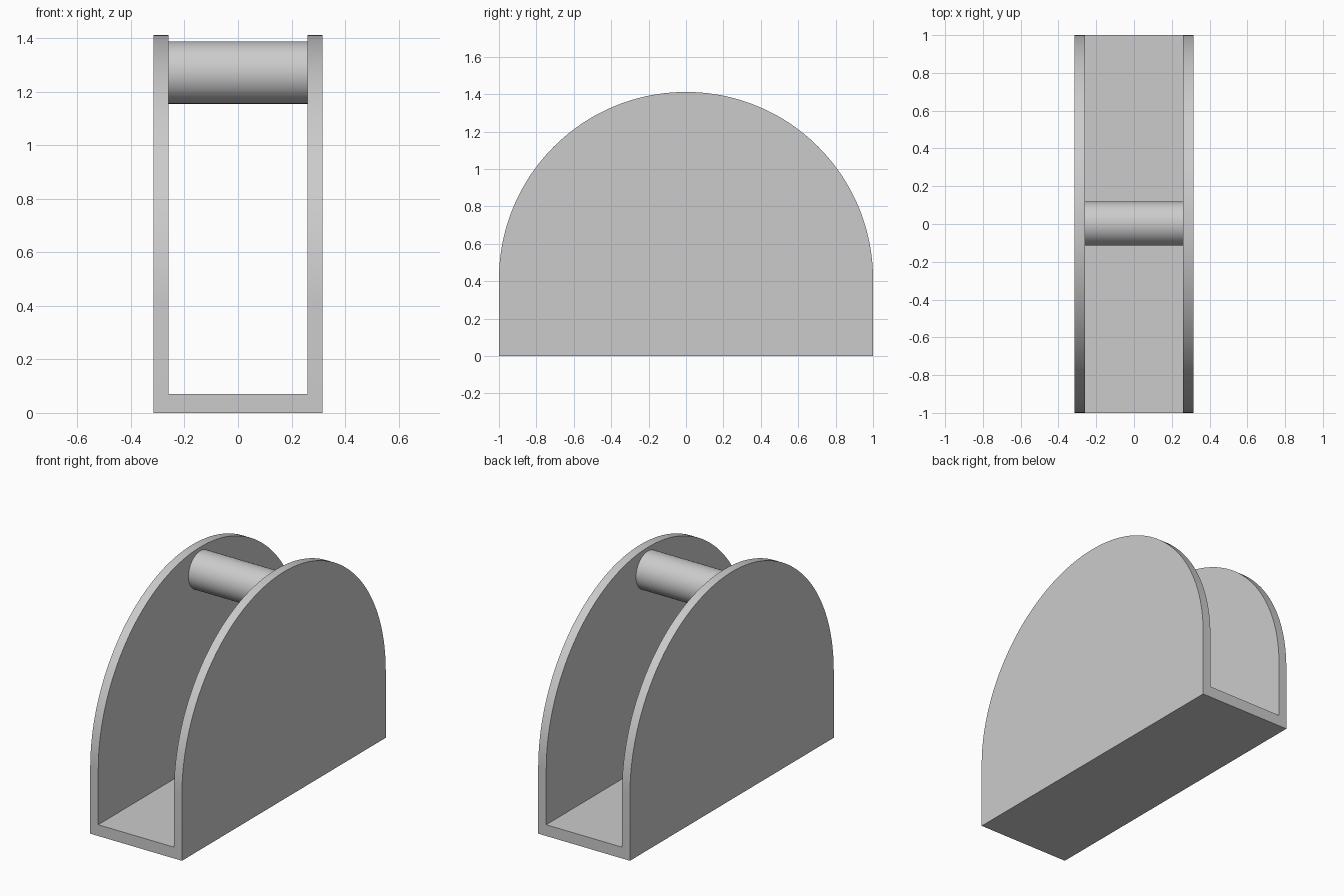
import bpy
import bmesh
import math

cube = bpy.data.objects.get("Cube")
if cube:
    bpy.data.objects.remove(cube, do_unlink=True)

HALF_WIDTH = 0.315
INNER = 0.26
FLOOR = 0.07
SHOULDER = 0.412   # height where the arch begins
SEGMENTS = 96

grey = bpy.data.materials.new("light_grey")
grey.use_nodes = True
colour = (0.6, 0.6, 0.6, 1)
grey.diffuse_color = colour
grey.node_tree.nodes["Principled BSDF"].inputs["Base Color"].default_value = colour


def extrude_x(name, profile, half):
    """Solid made by extruding a (y, z) outline from -half to +half in x."""
    bm = bmesh.new()
    face = bm.faces.new([bm.verts.new((-half, y, z)) for y, z in profile])
    moved = bmesh.ops.extrude_face_region(bm, geom=[face])["geom"]
    verts = [v for v in moved if isinstance(v, bmesh.types.BMVert)]
    bmesh.ops.translate(bm, verts=verts, vec=(2 * half, 0, 0))
    bmesh.ops.recalc_face_normals(bm, faces=bm.faces)
    mesh = bpy.data.meshes.new(name)
    bm.to_mesh(mesh)
    bm.free()
    mesh.materials.append(grey)
    obj = bpy.data.objects.new(name, mesh)
    bpy.context.collection.objects.link(obj)
    return obj


def activate(obj):
    bpy.ops.object.select_all(action="DESELECT")
    obj.select_set(True)
    bpy.context.view_layer.objects.active = obj


def smooth(obj):
    activate(obj)
    bpy.ops.object.shade_smooth_by_angle(angle=math.radians(30))


# Holder body: arched block with a channel cut through it
angles = [math.pi * i / SEGMENTS for i in range(SEGMENTS + 1)]
arch = [(math.cos(a), SHOULDER + math.sin(a)) for a in angles]
body = extrude_x("holder_body", [(-1, 0), (1, 0)] + arch, HALF_WIDTH)
channel = extrude_x("channel_cutter", [(-2, FLOOR), (2, FLOOR), (2, 2), (-2, 2)], INNER)
channel.hide_render = True

cut = body.modifiers.new("channel", "BOOLEAN")
cut.operation = "DIFFERENCE"
cut.solver = "EXACT"
cut.object = channel
activate(body)
bpy.ops.object.modifier_apply(modifier=cut.name)
bpy.data.objects.remove(channel, do_unlink=True)
smooth(body)

# Round crossbar between the two side plates
bpy.ops.mesh.primitive_cylinder_add(
    vertices=64, radius=0.117, depth=2 * INNER,
    location=(0, 0.002, 1.272), rotation=(0, math.pi / 2, 0))
bar = bpy.context.object
bar.name = "crossbar"
bar.data.materials.append(grey)
smooth(bar)
